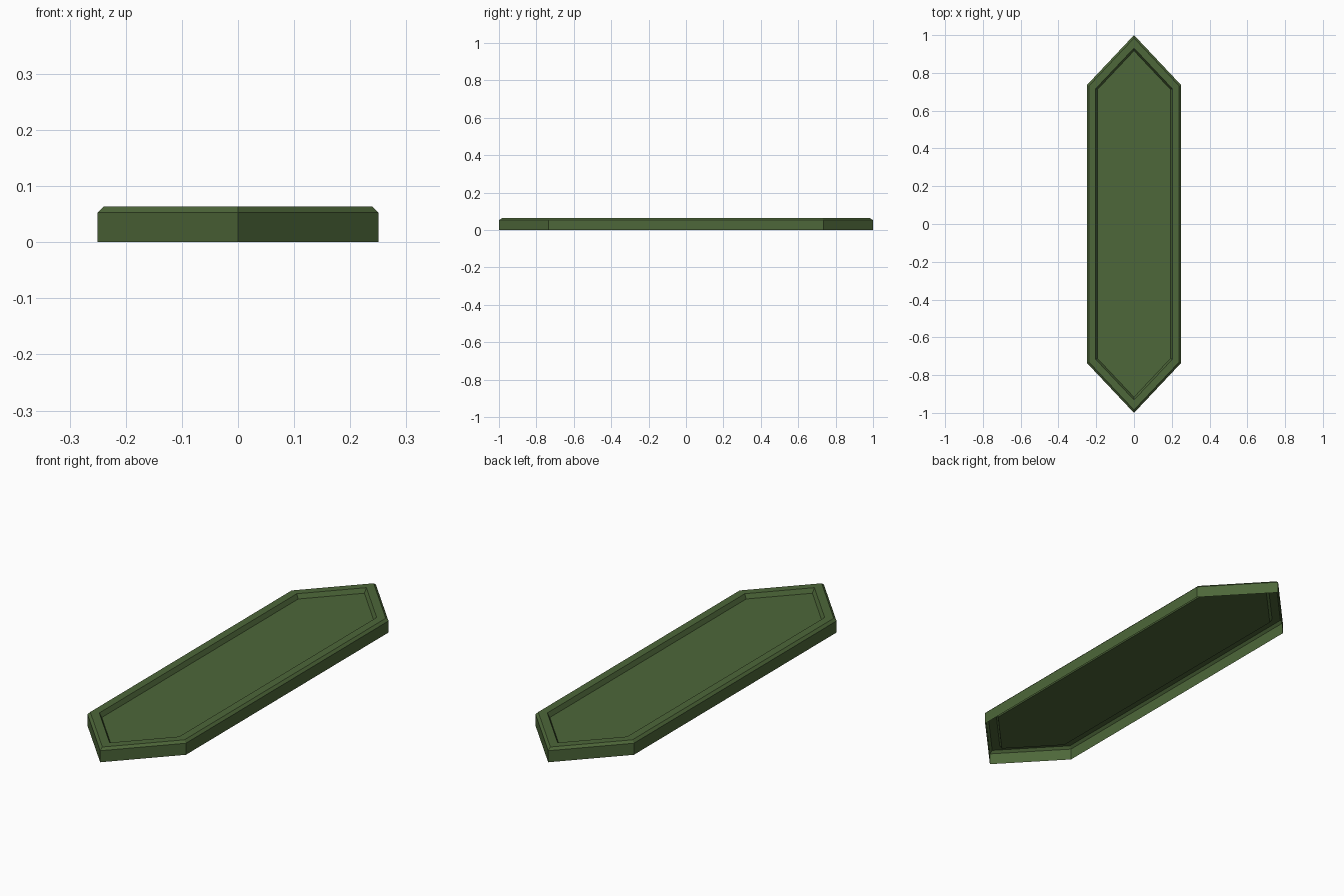
import bpy, bmesh
from mathutils import Vector

cube = bpy.data.objects.get("Cube")
if cube:
    bpy.data.objects.remove(cube, do_unlink=True)

HALF_WIDTH, SHOULDER, TIP = 0.25, 0.735, 1.0
edge_normal = Vector((TIP - SHOULDER, HALF_WIDTH)).normalized()


def outline(inset):
    """Pointed hexagon, moved inwards by an even distance on every side."""
    reach = edge_normal.y * TIP - inset
    x = HALF_WIDTH - inset
    tip = reach / edge_normal.y
    shoulder = (reach - edge_normal.x * x) / edge_normal.y
    return [(0, -tip), (x, -shoulder), (x, shoulder),
            (0, tip), (-x, shoulder), (-x, -shoulder)]


# Cross-section from the open base, over the chamfered rim, to the sunken panel
section = [(0, 0), (0, 0.053), (0.011, 0.064), (0.047, 0.064), (0.057, 0.044)]

bm = bmesh.new()
rings = [[bm.verts.new((x, y, z)) for x, y in outline(inset)]
         for inset, z in section]
for low, high in zip(rings, rings[1:]):
    for i in range(6):
        j = (i + 1) % 6
        bm.faces.new((low[i], low[j], high[j], high[i]))
bm.faces.new(rings[-1])  # sunken panel

mesh = bpy.data.meshes.new("pointed_panel")
bm.to_mesh(mesh)
bm.free()
panel = bpy.data.objects.new("pointed_panel", mesh)
bpy.context.collection.objects.link(panel)

# Single flat colour
green = bpy.data.materials.new("moss_green")
green.use_nodes = True
colour = (0.075, 0.135, 0.041, 1)
green.diffuse_color = colour
green.node_tree.nodes["Principled BSDF"].inputs["Base Color"].default_value = colour
mesh.materials.append(green)
